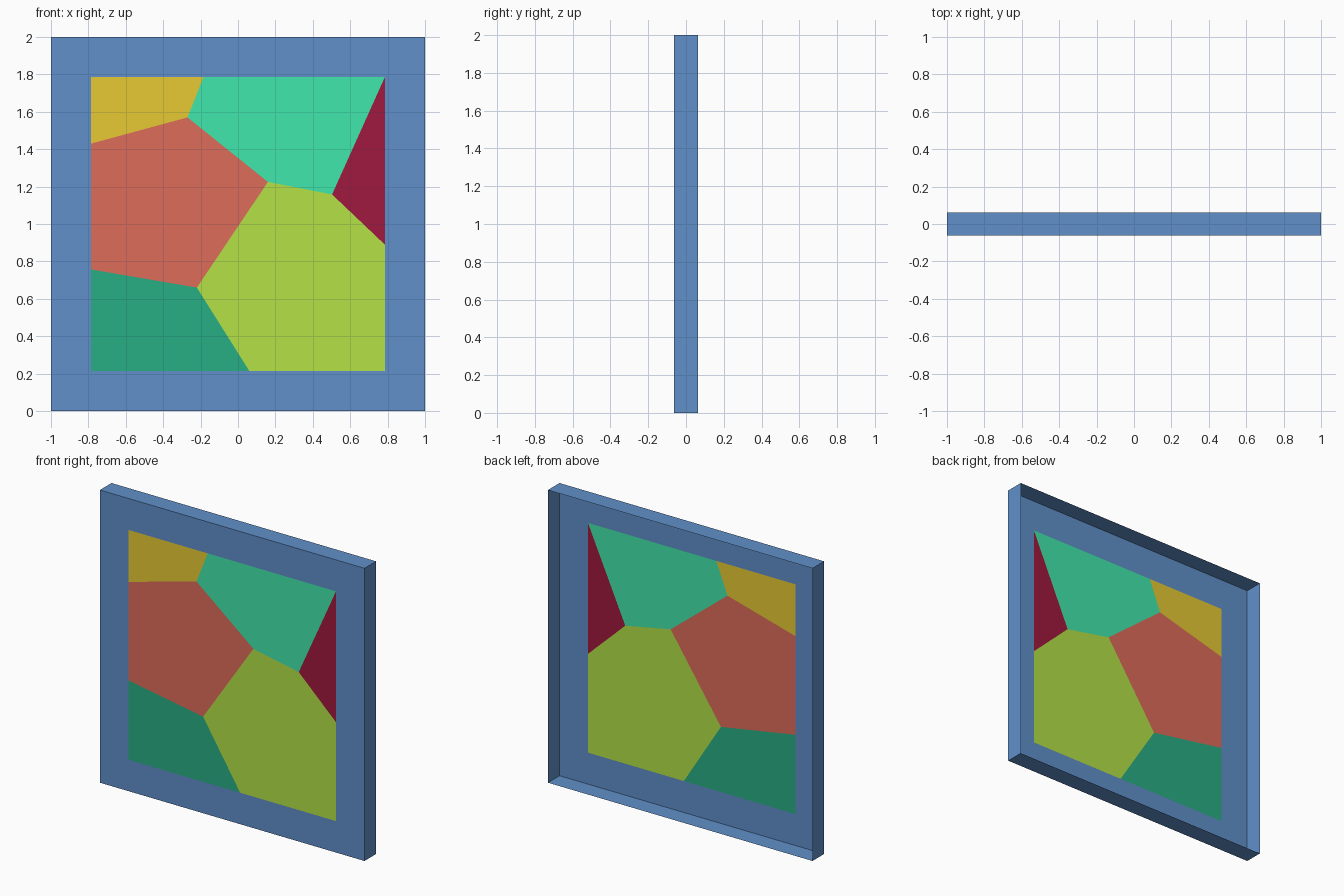
import bpy, bmesh

if "Cube" in bpy.data.objects:
    bpy.data.objects.remove(bpy.data.objects["Cube"])

HALF = 0.0625     # half depth
IN = 0.785        # half width of the opening
LO, HI = 0.215, 1.785


def srgb(*rgb):
    vals = [c / 255 for c in rgb]
    return [v / 12.92 if v <= 0.04045 else ((v + 0.055) / 1.055) ** 2.4 for v in vals] + [1.0]


def add_object(name, bm, colour_name, rgb):
    mesh = bpy.data.meshes.new(name)
    bm.to_mesh(mesh)
    bm.free()
    mat = bpy.data.materials.new(colour_name)
    mat.diffuse_color = srgb(*rgb)
    mat.use_nodes = True
    mat.node_tree.nodes["Principled BSDF"].inputs["Base Color"].default_value = mat.diffuse_color
    mesh.materials.append(mat)
    obj = bpy.data.objects.new(name, mesh)
    bpy.context.collection.objects.link(obj)


# Frame: thin shell box, open at the back, with a window in the front
bm = bmesh.new()
bmesh.ops.create_cube(bm, size=2)
for v in bm.verts:
    v.co.y *= HALF
    v.co.z += 1
back = [f for f in bm.faces if f.normal.y > 0.9]
bmesh.ops.delete(bm, geom=back, context='FACES')
front = [f for f in bm.faces if f.normal.y < -0.9]
bmesh.ops.inset_region(bm, faces=front, thickness=1 - IN, use_boundary=True, use_even_offset=True)
bmesh.ops.delete(bm, geom=front, context='FACES_ONLY')
add_object("frame", bm, "frame blue", (96, 144, 201))

# Shared corners of the glass panes (x, z)
a, b, c = (-0.27, 1.57), (-0.185, HI), (IN, HI)
d, e, f = (0.16, 1.225), (0.503, 1.158), (IN, 0.89)
g, h = (-0.22, 0.66), (0.06, LO)
i, j = (-IN, 0.757), (-IN, 1.43)

# Glass panes, flush with the front, corners anticlockwise
panes = [
    ("pane_top_left", "yellow", (231, 202, 52), [j, a, b, (-IN, HI)]),
    ("pane_top", "mint", (66, 233, 174), [a, d, e, c, b]),
    ("pane_right", "maroon", (160, 25, 63), [e, f, c]),
    ("pane_left", "terracotta", (222, 108, 90), [i, g, d, a, j]),
    ("pane_bottom_right", "lime", (180, 225, 70), [g, h, (IN, LO), f, e, d]),
    ("pane_bottom_left", "green", (39, 174, 132), [(-IN, LO), h, g, i]),
]
for name, colour, rgb, pts in panes:
    bm = bmesh.new()
    bm.faces.new([bm.verts.new((x, -HALF, z)) for x, z in pts])
    add_object(name, bm, colour, rgb)
